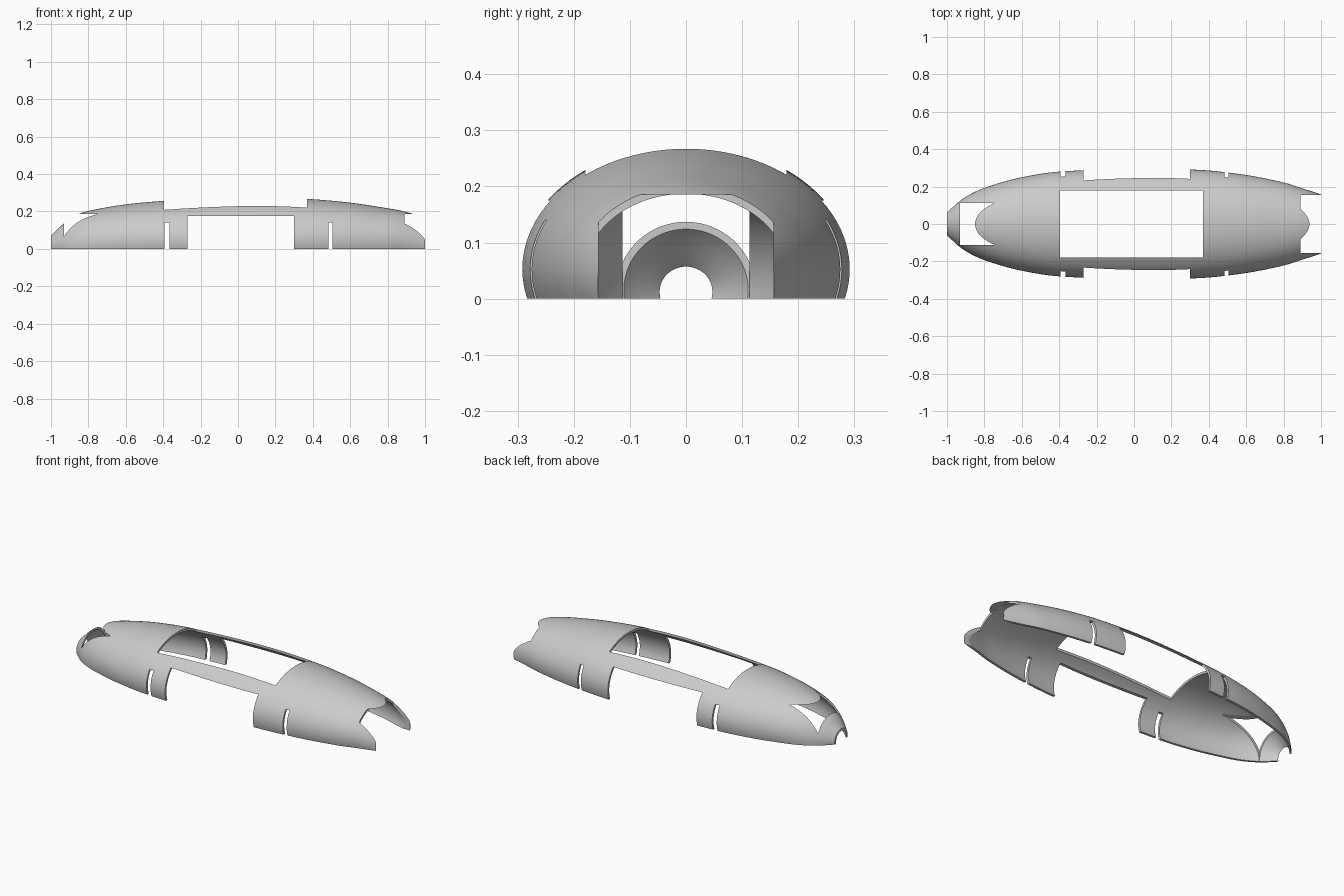
import bpy
import bmesh
import math

THICKNESS = 0.013
RING_STEPS = 56
LENGTH_STEPS = 80

# Hull stations: position, half width, crown height, height of the widest line
STATIONS = [
    (-1.0, .06, .07, .012),
    (-.93, .124, .137, .015),
    (-.85, .172, .187, .025),
    (-.75, .21, .213, .04),
    (-.6, .25, .238, .046),
    (-.4, .28, .256, .05),
    (.05, .296, .275, .05),
    (.37, .288, .267, .053),
    (.6, .262, .247, .05),
    (.8, .222, .217, .045),
    (.89, .194, .2, .043),
    (1.0, .158, .166, .025),
]


def remove_default_cube():
    cube = bpy.data.objects.get("Cube")
    if cube:
        bpy.data.objects.remove(cube, do_unlink=True)


def make_material(name, colour):
    material = bpy.data.materials.new(name)
    material.use_nodes = True
    material.diffuse_color = colour
    shader = material.node_tree.nodes["Principled BSDF"]
    shader.inputs["Base Color"].default_value = colour
    shader.inputs["Roughness"].default_value = 0.6
    return material


def slope(index, column):
    before = STATIONS[max(index - 1, 0)]
    after = STATIONS[min(index + 1, len(STATIONS) - 1)]
    return (after[column] - before[column]) / (after[0] - before[0])


def section_at(x):
    """Smoothly interpolated half width, crown and widest-line height."""
    i = 0
    while i < len(STATIONS) - 2 and x > STATIONS[i + 1][0]:
        i += 1
    start, end = STATIONS[i], STATIONS[i + 1]
    span = end[0] - start[0]
    t = (x - start[0]) / span
    result = []
    for column in (1, 2, 3):
        a, b = start[column], end[column]
        ma, mb = slope(i, column) * span, slope(i + 1, column) * span
        c = 3 * (b - a) - 2 * ma - mb
        d = 2 * (a - b) + ma + mb
        result.append(a + t * (ma + t * (c + t * d)))
    return result


def add_arch(bm, x, inset):
    """One arch of vertices, an ellipse cut off at the ground."""
    width, crown, middle = section_at(x)
    width -= inset
    rise = crown - inset - middle
    low = -math.asin(min(middle / rise, 0.95))
    arch = []
    for k in range(RING_STEPS + 1):
        angle = low + (math.pi - 2 * low) * k / RING_STEPS
        z = max(0, middle + rise * math.sin(angle))
        arch.append(bm.verts.new((x, width * math.cos(angle), z)))
    return arch


def build_shell():
    bm = bmesh.new()
    loops = []
    for i in range(LENGTH_STEPS + 1):
        # Stations gather towards both tips
        x = -math.cos(math.pi * i / LENGTH_STEPS)
        outer = add_arch(bm, x, 0)
        inner = add_arch(bm, x, THICKNESS)
        loops.append(outer + inner[::-1])
    count = len(loops[0])
    for first, second in zip(loops, loops[1:]):
        for k in range(count):
            n = (k + 1) % count
            bm.faces.new((first[k], first[n], second[n], second[k]))
    # Rims at the nose and the tail
    for loop in (loops[0], loops[-1]):
        for k in range(RING_STEPS):
            bm.faces.new((loop[k], loop[k + 1], loop[-2 - k], loop[-1 - k]))
    bmesh.ops.recalc_face_normals(bm, faces=bm.faces)
    mesh = bpy.data.meshes.new("hull_shell")
    bm.to_mesh(mesh)
    bm.free()
    shell = bpy.data.objects.new("hull_shell", mesh)
    bpy.context.collection.objects.link(shell)
    return shell


def add_cutter(name, x_from, x_to, half_width, z_from, z_to):
    bpy.ops.mesh.primitive_cube_add(
        size=1, location=((x_from + x_to) / 2, 0, (z_from + z_to) / 2))
    cutter = bpy.context.object
    cutter.name = name
    cutter.scale = (x_to - x_from, 2 * half_width, z_to - z_from)
    cutter.hide_render = True
    return cutter


def cut(target, cutters):
    for cutter in cutters:
        modifier = target.modifiers.new(cutter.name, "BOOLEAN")
        modifier.operation = "DIFFERENCE"
        modifier.solver = "EXACT"
        modifier.object = cutter
    bpy.context.view_layer.update()
    graph = bpy.context.evaluated_depsgraph_get()
    mesh = bpy.data.meshes.new_from_object(target.evaluated_get(graph))
    target.modifiers.clear()
    target.data = mesh
    for cutter in cutters:
        bpy.data.objects.remove(cutter, do_unlink=True)


remove_default_cube()
hull = build_shell()
hull.data.materials.append(make_material("light grey", (.6, .6, .6, 1)))

# Openings: top window, side arches, strap slots, nose and tail cutouts
below, wide = -.1, .5
cut(hull, [
    add_cutter("top_window", -.396, .368, .179, below, wide),
    add_cutter("side_arches", -.269, .3, wide, below, .175),
    add_cutter("rear_slots", -.394, -.366, wide, below, .14),
    add_cutter("front_slots", .483, .506, wide, below, .14),
    add_cutter("nose_cutout", -.93, -.6, .113, below, .187),
    add_cutter("tail_cutout", .89, 1.2, .156, below, .186),
])

# Smooth skin with crisp cut edges
bpy.ops.object.select_all(action="DESELECT")
hull.select_set(True)
bpy.context.view_layer.objects.active = hull
bpy.ops.object.shade_smooth_by_angle(angle=math.radians(30))
